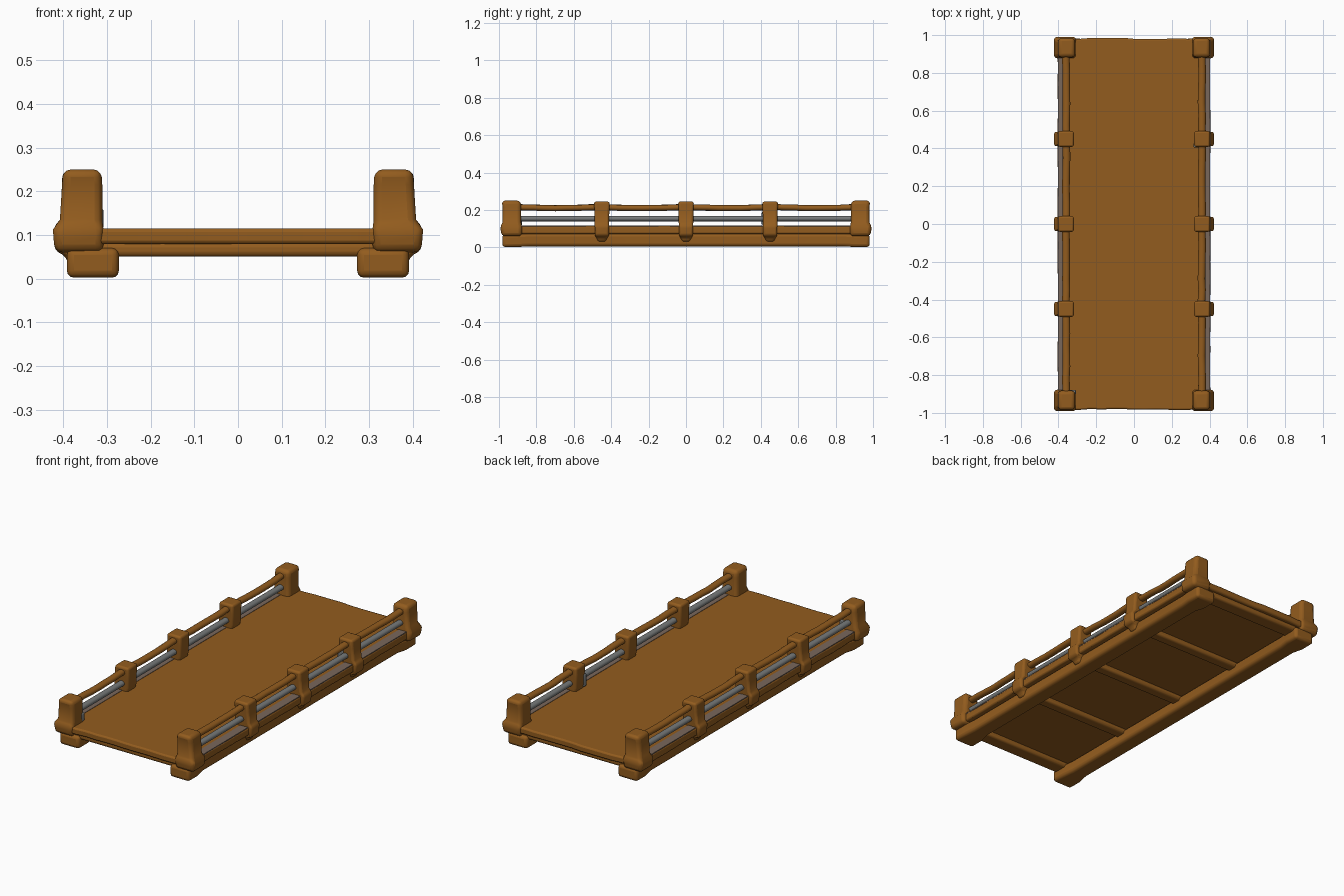
import bpy, bmesh, math, random
from mathutils import Vector

if "Cube" in bpy.data.objects:
    bpy.data.objects.remove(bpy.data.objects["Cube"])

random.seed(4)


def material(name, rgb):
    m = bpy.data.materials.new(name)
    m.diffuse_color = (*rgb, 1)
    m.use_nodes = True
    m.node_tree.nodes["Principled BSDF"].inputs["Base Color"].default_value = m.diffuse_color
    return m


WOOD = material("brown wood", (0.29, 0.107, 0.013))
METAL = material("grey rope", (0.185, 0.195, 0.195))
WORN = material("worn grey brown", (0.19, 0.135, 0.105))


def finish(bm, name, mat, bevel=0.0, segments=3):
    bmesh.ops.recalc_face_normals(bm, faces=bm.faces)
    me = bpy.data.meshes.new(name)
    bm.to_mesh(me)
    bm.free()
    ob = bpy.data.objects.new(name, me)
    bpy.context.collection.objects.link(ob)
    me.materials.append(mat)
    if bevel:
        b = ob.modifiers.new("rounding", 'BEVEL')
        b.width, b.segments = bevel, segments
        b.limit_method = 'ANGLE'
        b.angle_limit = math.radians(40)
    bpy.ops.object.select_all(action='DESELECT')
    bpy.context.view_layer.objects.active = ob
    ob.select_set(True)
    bpy.ops.object.shade_smooth_by_angle(angle=math.radians(50))
    return ob


def loft(name, sections, mat, bevel, axis='z'):
    """Box lofted through rectangles (position, a0, a1, b0, b1) along z or y."""
    bm = bmesh.new()
    rings = []
    for p, a0, a1, b0, b1 in sections:
        ring = [(a0, b0), (a1, b0), (a1, b1), (a0, b1)]
        rings.append([bm.verts.new((a, b, p) if axis == 'z' else (a, p, b)) for a, b in ring])
    for r, s in zip(rings, rings[1:]):
        for i in range(4):
            j = (i + 1) % 4
            bm.faces.new((r[i], r[j], s[j], s[i]))
    bm.faces.new(rings[0])
    bm.faces.new(rings[-1])
    return finish(bm, name, mat, bevel)


def rod(name, points, rx, rz, mat, sides=12):
    """Oval bar running along y through slightly uneven points."""
    bm = bmesh.new()
    rings = []
    for x, y, z in points:
        rings.append([bm.verts.new((x + rx * math.cos(t), y, z + rz * math.sin(t)))
                      for t in (2 * math.pi * k / sides for k in range(sides))])
    for r, s in zip(rings, rings[1:]):
        for i in range(sides):
            j = (i + 1) % sides
            bm.faces.new((r[i], r[j], s[j], s[i]))
    bm.faces.new(rings[0])
    bm.faces.new(rings[-1])
    return finish(bm, name, mat)


def mirrored(s, a, b):
    return (s * a, s * b) if s > 0 else (s * b, s * a)


# deck slab with gently uneven ends and edges
bm = bmesh.new()
bmesh.ops.create_cube(bm, size=1)
for v in bm.verts:
    v.co = Vector((v.co.x * 0.808, v.co.y * 1.965, 0.097 + v.co.z * 0.036))
for d, n in ((0, 13), (1, 24)):
    edges = [e for e in bm.edges if abs((e.verts[0].co - e.verts[1].co)[d]) > 0.3]
    bmesh.ops.subdivide_edges(bm, edges=edges, cuts=n, use_grid_fill=True)
nudge = {}
for v in bm.verts:
    key = (round(v.co.x, 2), round(v.co.y, 2))
    n = nudge.setdefault(key, random.uniform(-0.004, 0.004))
    if abs(v.co.y) > 0.97:
        v.co.y += n
    elif abs(v.co.x) > 0.39:
        v.co.x += n * 0.5
        if v.co.z < 0.09:
            v.co.z -= 0.008
finish(bm, "deck", WOOD, 0.008, 2)

# cross beams under the deck
ROWS = (-0.925, -0.45, 0, 0.45, 0.925)
for y in ROWS:
    h = 0.04 if abs(y) > 0.9 else 0.03
    loft("cross_beam", [(y - h, -0.34, 0.34, 0.05, 0.083),
                        (y + h, -0.34, 0.34, 0.05, 0.083)], WOOD, 0.012, 'y')

for s in (-1, 1):
    # long ground beam with thicker ends
    thick = (*mirrored(s, 0.273, 0.392), 0.002, 0.07)
    thin = (*mirrored(s, 0.285, 0.382), 0.006, 0.074)
    loft("ground_beam", [(-0.982, *thick), (-0.90, *thick), (-0.84, *thin),
                         (0.84, *thin), (0.90, *thick), (0.982, *thick)], WOOD, 0.016, 'y')

    # posts
    for y in ROWS:
        if abs(y) > 0.9:
            e = 1 if y > 0 else -1
            secs = []
            for z, x0, x1, y0, y1 in ((0.06, 0.308, 0.42, 0.877, 0.985),
                                      (0.112, 0.308, 0.424, 0.877, 0.994),
                                      (0.135, 0.311, 0.408, 0.882, 0.98),
                                      (0.215, 0.311, 0.403, 0.882, 0.98),
                                      (0.25, 0.313, 0.401, 0.884, 0.986)):
                secs.append((z, *mirrored(s, x0, x1), *mirrored(e, y0, y1)))
            loft("end_post", secs, WOOD, 0.018)
        else:
            secs = []
            for z, x0, x1, h in ((0.03, 0.36, 0.388, 0.02), (0.052, 0.355, 0.395, 0.03),
                                 (0.064, 0.345, 0.42, 0.037), (0.115, 0.325, 0.424, 0.038),
                                 (0.135, 0.32, 0.408, 0.039),
                                 (0.20, 0.318, 0.404, 0.04), (0.245, 0.318, 0.402, 0.042)):
                secs.append((z, *mirrored(s, x0, x1), y - h, y + h))
            loft("middle_post", secs, WOOD, 0.014)

    # wooden hand rail, sagging a little between posts
    pts = []
    for i in range(33):
        y = -0.93 + 1.86 * i / 32
        sag = 0.006 * abs(math.sin(math.pi * y / 0.465))
        pts.append((s * 0.359 + random.uniform(-.002, .002), y,
                    0.216 - sag + random.uniform(-.001, .001)))
    rod("hand_rail", pts, 0.02, 0.016, WOOD)

    # grey lower rail
    rod("lower_rail", [(s * 0.36, -0.93 + 1.86 * i / 4, 0.154) for i in range(5)],
        0.018, 0.015, METAL)

    # worn strips on the deck below the rails
    for a, b in zip(ROWS, ROWS[1:]):
        x0, x1 = mirrored(s, 0.357, 0.402)
        loft("edge_strip", [(a + 0.03, x0, x1, 0.111, 0.117),
                            (b - 0.03, x0, x1, 0.111, 0.117)], WORN, 0, 'y')

# grey rope ends wrapped on the inner corners of two posts
loft("rope_end", [(0.115, -0.345, -0.308, -0.905, -0.878),
                  (0.16, -0.345, -0.308, -0.905, -0.878)], METAL, 0.006)
loft("rope_end", [(0.12, 0.315, 0.35, 0.405, 0.428),
                  (0.19, 0.315, 0.35, 0.405, 0.428)], METAL, 0.006)
